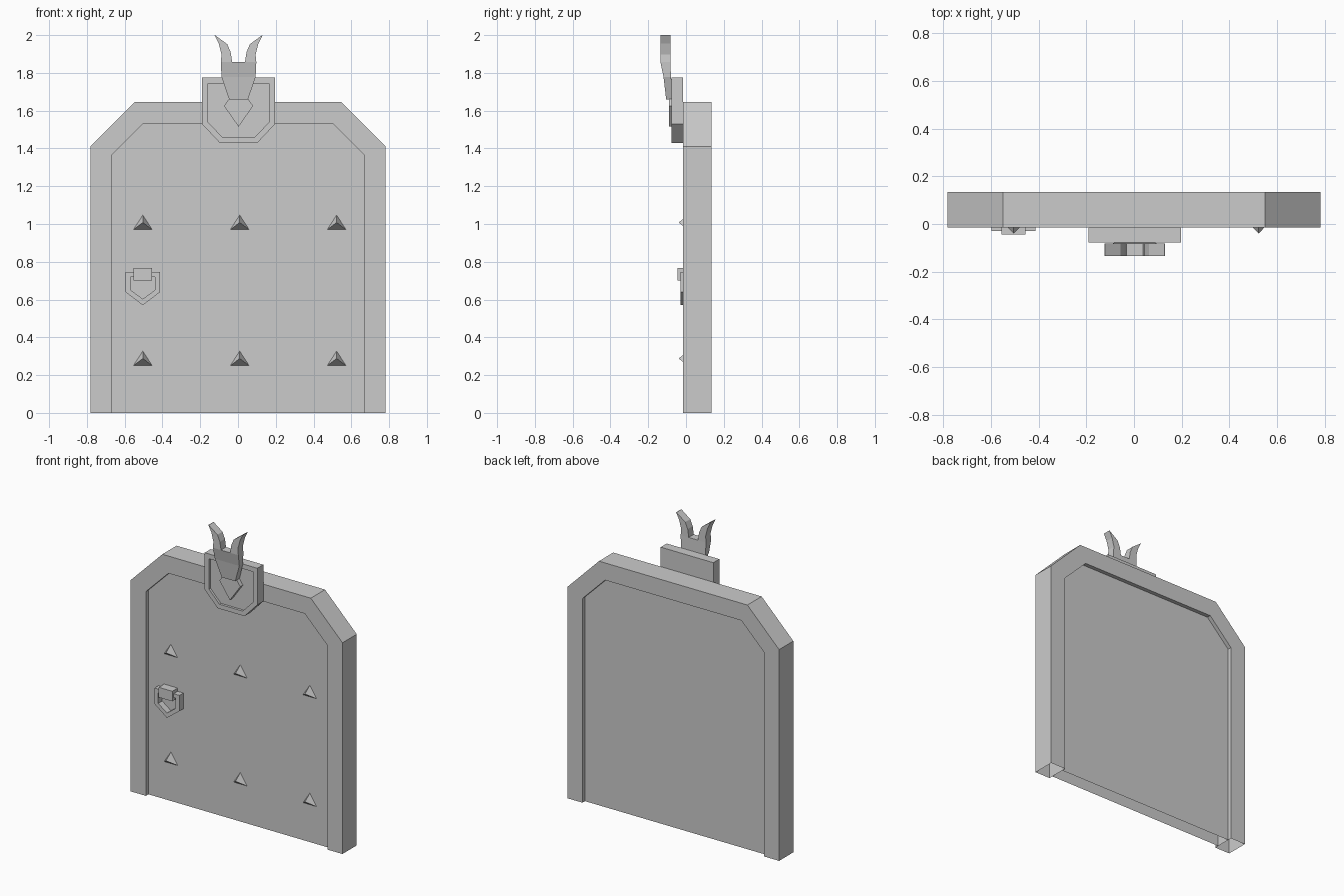
import bpy, bmesh

if "Cube" in bpy.data.objects:
    bpy.data.objects.remove(bpy.data.objects["Cube"])

CX = 0.003  # crest centre line


def loft(name, loops, start=True, end=True, open_bottom=False):
    """Join equal-length 3D loops with quads and optionally cap the ends."""
    bm = bmesh.new()
    rows = [[bm.verts.new(p) for p in loop] for loop in loops]
    n = len(rows[0])
    for a, b in zip(rows, rows[1:]):
        for i in range(n):
            j = (i + 1) % n
            quad = [a[i], a[j], b[j], b[i]]
            if open_bottom and all(v.co.z < 1e-4 for v in quad):
                continue
            bm.faces.new(quad)
    if start:
        bm.faces.new(rows[0][::-1])
    if end:
        bm.faces.new(rows[-1])
    bmesh.ops.remove_doubles(bm, verts=bm.verts[:], dist=1e-5)
    bmesh.ops.recalc_face_normals(bm, faces=bm.faces[:])
    mesh = bpy.data.meshes.new(name)
    bm.to_mesh(mesh)
    bm.free()
    ob = bpy.data.objects.new(name, mesh)
    bpy.context.collection.objects.link(ob)
    return ob


def sym(half, cx=0.0):
    """Mirror a right-hand half outline (x, z) into a closed outline."""
    left = [(-x, z) for x, z in reversed(half) if x > 1e-6]
    return [(cx + x, z) for x, z in half + left]


def at_y(outline, y):
    return [(x, y, z) for x, z in outline]


# Stone frame: bevelled arch, open underneath
outer = [(0.782, 0), (0.782, 1.41), (0.548, 1.645)]
inner = [(0.67, 0), (0.67, 1.363), (0.503, 1.53)]
arch = sym(outer) + sym(inner)[::-1]
loft("door_frame", [at_y(arch, -0.015), at_y(arch, 0.135)], open_bottom=True)

# Recessed door panel
panel = sym(inner)
loft("door_panel", [at_y(panel, 0.012), at_y(panel, 0.108)], open_bottom=True)

# Pyramid studs
for z in (0.97, 0.25):
    for x in (-0.504, 0.009, 0.522):
        base = [(x - 0.05, 0.012, z), (x + 0.05, 0.012, z), (x, 0.012, z + 0.077)]
        loft("door_stud", [base, [(x, -0.04, z + 0.038)] * 3], end=False)

# Door pull: pointed ring and its mounting block
HX = -0.504
ring_out = sym([(0, 0.57), (0.092, 0.64), (0.092, 0.745)], HX)
ring_in = sym([(0, 0.603), (0.064, 0.65), (0.064, 0.72)], HX)
loft("pull_ring", [at_y(ring_out, 0.012), at_y(ring_out, -0.03),
                   at_y(ring_in, -0.03), at_y(ring_in, 0.012)],
     start=False, end=False)
block = sym([(0.05, 0.70), (0.05, 0.767)], HX)
loft("pull_block", [at_y(block, 0.012), at_y(block, -0.045)])

# Crest plate with a sunken face
crest_out = sym([(0.1, 1.43), (0.194, 1.53), (0.194, 1.775)], CX)
crest_in = sym([(0.086, 1.46), (0.162, 1.54), (0.162, 1.743)], CX)
loft("crest_plate", [at_y(crest_out, -0.015), at_y(crest_out, -0.078),
                     at_y(crest_in, -0.078), at_y(crest_in, -0.062)])

# Emblem: pointed muzzle, tapering head and two curved horns
muzzle = sym([(0, 1.515), (0.077, 1.625), (0.05, 1.663)], CX)
loft("emblem_muzzle", [at_y(muzzle, -0.06), at_y(muzzle, -0.09)])

BACK = -0.082
head = []
for w, z, front, back in ((0.05, 1.66, -0.105, -0.06), (0.09, 1.778, -0.119, -0.08),
                          (0.094, 1.857, -0.135, BACK)):
    head.append([(CX - w, front, z), (CX + w, front, z),
                 (CX + w, back, z), (CX - w, back, z)])
loft("emblem_head", head)

horn_rows = [((0.094, 1.857), (0.034, 1.857)), ((0.09, 1.897), (0.042, 1.91)),
             ((0.105, 1.955), (0.06, 1.952)), ((0.127, 2.0), (0.125, 2.0))]
for side, s in (("left", -1), ("right", 1)):
    loops = [[(CX + s * xo, -0.135, zo), (CX + s * xi, -0.135, zi),
              (CX + s * xi, BACK, zi), (CX + s * xo, BACK, zo)]
             for (xo, zo), (xi, zi) in horn_rows]
    loft("emblem_horn_" + side, loops)
